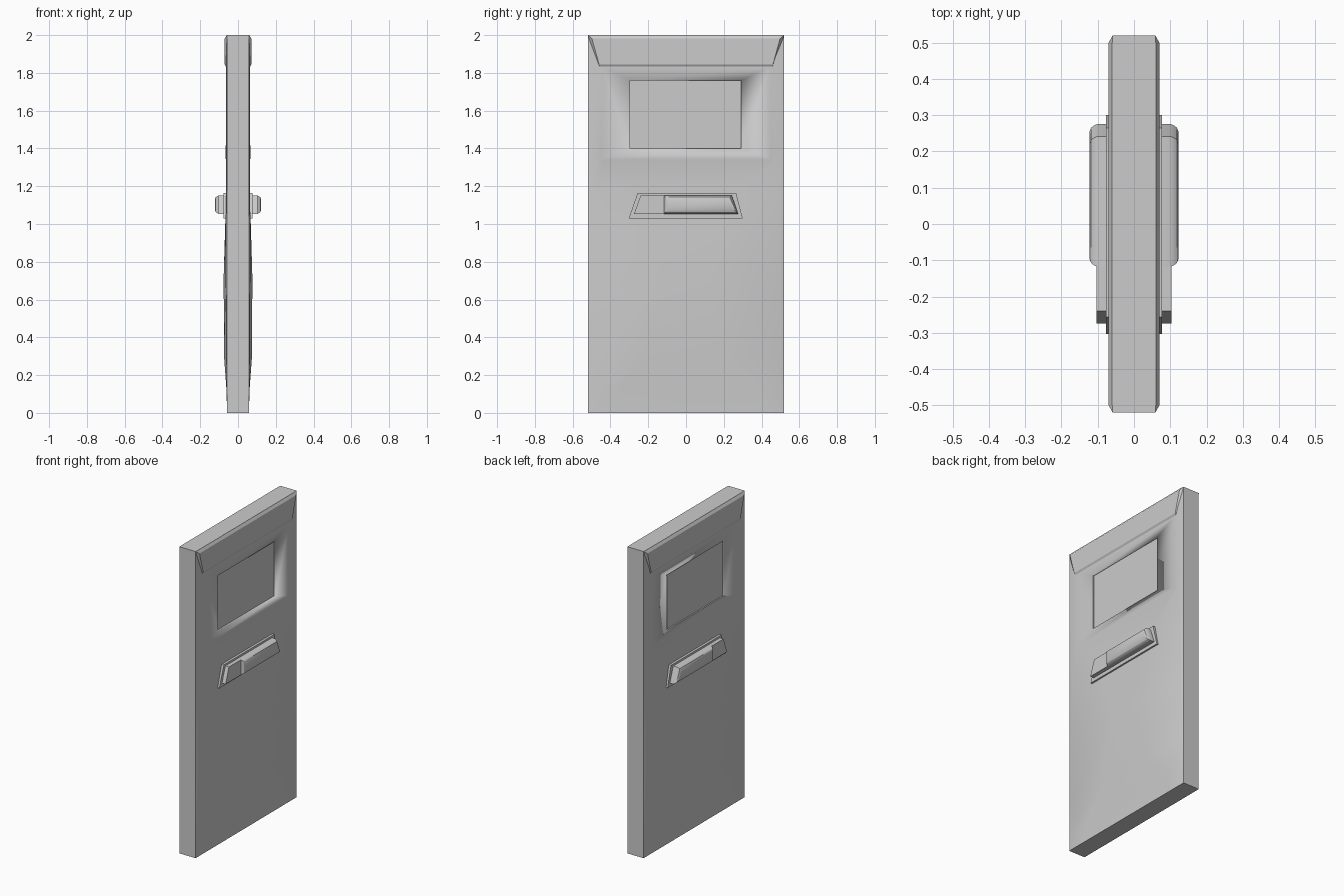
import bpy, bmesh, math

if "Cube" in bpy.data.objects:
    bpy.data.objects.remove(bpy.data.objects["Cube"])


def loft(name, rings, mirror=False, angle=25):
    """Bridge closed rings of points and cap both ends."""
    bm = bmesh.new()
    vr = [[bm.verts.new(p) for p in r] for r in rings]
    n = len(vr[0])
    for a, b in zip(vr, vr[1:]):
        for i in range(n):
            j = (i + 1) % n
            bm.faces.new((a[i], a[j], b[j], b[i]))
    bm.faces.new(vr[0])
    bm.faces.new(vr[-1])
    bmesh.ops.recalc_face_normals(bm, faces=bm.faces)
    me = bpy.data.meshes.new(name)
    bm.to_mesh(me)
    bm.free()
    ob = bpy.data.objects.new(name, me)
    bpy.context.collection.objects.link(ob)
    if mirror:
        ob.modifiers.new("mirror", "MIRROR").use_mirror_merge = False
    bpy.ops.object.select_all(action='DESELECT')
    bpy.context.view_layer.objects.active = ob
    ob.select_set(True)
    bpy.ops.object.shade_smooth_by_angle(angle=math.radians(angle))
    return ob


def quad(x, y0, y1, y2, y3, z0, z1, d=0.0):
    """Trapezoid facing x: bottom y0..y1, top y2..y3, shrunk by d."""
    return [(x, y0 + d, z0 + d), (x, y1 - d, z0 + d),
            (x, y3 - d, z1 - d), (x, y2 + d, z1 - d)]


# door slab: height, border half-width, border x, panel half-width, panel x
rows = [
    (0.00, 0.516, 0.058, 0.38, 0.058),
    (0.12, 0.514, 0.060, 0.37, 0.061),
    (0.30, 0.508, 0.063, 0.20, 0.074),
    (0.72, 0.500, 0.065, 0.12, 0.076),
    (1.02, 0.490, 0.065, 0.20, 0.067),
    (1.20, 0.483, 0.064, 0.26, 0.060),
    (1.33, 0.476, 0.064, 0.44, 0.062),
    (1.345, 0.475, 0.064, 0.45, 0.065),
    (1.83, 0.463, 0.064, 0.44, 0.064),
    (2.00, 0.500, 0.060, 0.46, 0.060),
]
rings = []
for z, b, bx, p, px in rows:
    side = [(0.058, -0.52), (bx, -b), (px, -p), (px, p), (bx, b), (0.058, 0.52)]
    rings.append([(x, y, z) for x, y in side] +
                 [(-x, y, z) for x, y in reversed(side)])
door = loft("door_slab", rings)

# shallow window recess on both faces
for s in (1, -1):
    win = (-0.297, 0.29, -0.297, 0.29, 1.40, 1.76)
    cutter = loft("window_cutter", [quad(s * 0.056, *win), quad(s * 0.15, *win)])
    cutter.hide_render = True
    mod = door.modifiers.new("window", "BOOLEAN")
    mod.operation = 'DIFFERENCE'
    mod.object = cutter
    bpy.context.view_layer.objects.active = door
    bpy.ops.object.modifier_apply(modifier=mod.name)
    bpy.data.objects.remove(cutter)

# raised lip across the top
loft("top_lip", [
    quad(0.050, -0.457, 0.457, -0.52, 0.52, 1.825, 2.0),
    quad(0.059, -0.457, 0.457, -0.52, 0.52, 1.825, 2.0),
    quad(0.071, -0.460, 0.460, -0.498, 0.498, 1.845, 1.982),
], mirror=True)

# handle back plate
plate = (-0.303, 0.300, -0.256, 0.265, 1.03, 1.165)
loft("handle_plate", [quad(0.05, *plate), quad(0.077, *plate)], mirror=True)

# fixed block beside the grip
block = (-0.275, -0.117, -0.240, -0.117, 1.053, 1.152)
loft("handle_block", [quad(0.07, *block), quad(0.103, *block)], mirror=True)

# rounded grip
grip = (-0.118, 0.276, -0.118, 0.242, 1.053, 1.152)
prof = [(0.070, 0.0), (0.100, 0.0), (0.110, 0.004), (0.118, 0.010), (0.123, 0.022)]
loft("handle_grip", [quad(x, *grip, d) for x, d in prof], mirror=True)
